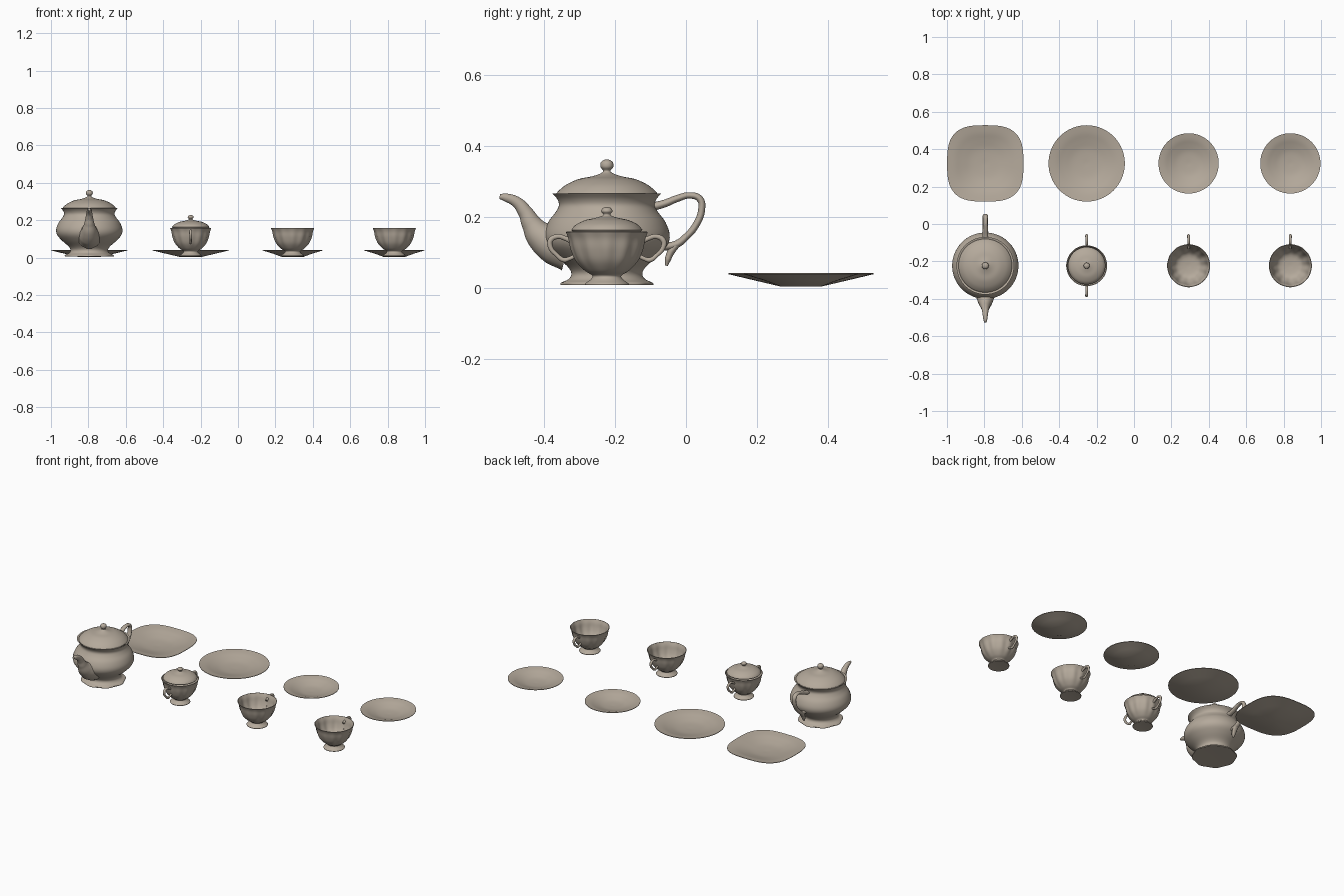
import bpy
import bmesh
import math

if "Cube" in bpy.data.objects:
    bpy.data.objects.remove(bpy.data.objects["Cube"], do_unlink=True)

clay = bpy.data.materials.new("warm_grey_porcelain")
clay.use_nodes = True
COLOUR = (0.46, 0.40, 0.33, 1)
clay.diffuse_color = COLOUR
clay.node_tree.nodes["Principled BSDF"].inputs["Base Color"].default_value = COLOUR


def finish(ob, angle=45):
    bpy.ops.object.select_all(action="DESELECT")
    ob.select_set(True)
    bpy.context.view_layer.objects.active = ob
    bpy.ops.object.shade_smooth_by_angle(angle=math.radians(angle))


def smooth_profile(points, steps=4):
    """Catmull-Rom subdivision of a (radius, height) profile."""
    out = []
    for i in range(len(points) - 1):
        a, b, c, d = (points[max(0, min(len(points) - 1, i + k))] for k in (-1, 0, 1, 2))
        for s in range(steps):
            t = s / steps
            out.append(tuple(
                q + t * ((r - p) / 2 + t * ((2 * p - 5 * q + 4 * r - e) / 2
                                            + t * (3 * q - p - 3 * r + e) / 2))
                for p, q, r, e in zip(a, b, c, d)))
    return out + [points[-1]]


def lathe(name, centre, profile, shape=lambda a, r, z: (r, z), segs=96):
    """Revolve a profile; shape bends radius and height by angle."""
    bm = bmesh.new()
    rings = []
    for r, z in profile:
        if r < 1e-4:
            rings.append([bm.verts.new((0, 0, z))])
            continue
        ring = []
        for i in range(segs):
            a = math.tau * i / segs
            rr, zz = shape(a, r, z)
            ring.append(bm.verts.new((rr * math.cos(a), rr * math.sin(a), zz)))
        rings.append(ring)
    for low, high in zip(rings, rings[1:]):
        for i in range(segs):
            j = (i + 1) % segs
            quad = [low[i % len(low)], low[j % len(low)], high[j % len(high)], high[i % len(high)]]
            bm.faces.new(list(dict.fromkeys(quad)))
    bmesh.ops.recalc_face_normals(bm, faces=bm.faces[:])
    mesh = bpy.data.meshes.new(name)
    bm.to_mesh(mesh)
    bm.free()
    mesh.materials.append(clay)
    ob = bpy.data.objects.new(name, mesh)
    ob.location = (centre[0], centre[1], 0)
    bpy.context.collection.objects.link(ob)
    finish(ob)
    return ob


def tube(name, centre, path, width=1.0, side=1):
    """Tapered tube in the YZ plane through (y, z, radius) points."""
    curve = bpy.data.curves.new(name, "CURVE")
    curve.dimensions = "3D"
    curve.bevel_depth = 1
    curve.bevel_resolution = 5
    curve.resolution_u = 8
    curve.use_fill_caps = True
    spline = curve.splines.new("BEZIER")
    spline.bezier_points.add(len(path) - 1)
    for p, (y, z, r) in zip(spline.bezier_points, path):
        p.co = (0, side * y, z)
        p.radius = r
        p.handle_left_type = p.handle_right_type = "AUTO"
    curve.materials.append(clay)
    ob = bpy.data.objects.new(name, curve)
    ob.location = (centre[0], centre[1], 0)
    ob.scale.x = width
    bpy.context.collection.objects.link(ob)
    bpy.ops.object.select_all(action="DESELECT")
    ob.select_set(True)
    bpy.context.view_layer.objects.active = ob
    bpy.ops.object.convert(target="MESH")
    finish(bpy.context.object)


def flutes(count, depth, low, high):
    """Soft vertical lobes that fade out at both ends of a height range."""
    def shape(a, r, z):
        t = (z - low) / (high - low)
        fade = math.sin(math.pi * t) if 0 < t < 1 else 0
        return r * (1 + depth * fade * math.cos(count * a)), z
    return shape


def wavy_foot(a, r, z):
    wave = max(0, 1 - z / 0.03) * max(0, (r - 0.09) / 0.04)
    return r * (1 - 0.03 * wave * (1 - math.cos(8 * a))), z


def squared(a, r, z):
    n = 2 + min(1, r / 0.2)
    return r / (abs(math.cos(a)) ** n + abs(math.sin(a)) ** n) ** (1 / n), z


# Plates and saucers
def plate(name, x, radius, shape=lambda a, r, z: (r, z)):
    under = [(0, 0.003), (0.056, 0.003), (radius * 0.65, 0.021), (radius, 0.038)]
    top = smooth_profile([(radius, 0.041), (radius * 0.8, 0.034), (radius * 0.6, 0.023),
                          (radius * 0.35, 0.012), (0, 0.008)])
    lathe(name, (x, 0.324), under + top, shape)


plate("square_plate", -0.795, 0.204, squared)
plate("round_plate", -0.253, 0.204)
plate("saucer_1", 0.292, 0.161)
plate("saucer_2", 0.836, 0.161)

ROW = -0.223

# Cup shape shared with the sugar bowl
CUP_FOOT = [(0, 0.012), (0.045, 0.008)]
CUP_OUTER = smooth_profile([(0.061, 0.007), (0.061, 0.012), (0.046, 0.023), (0.041, 0.034),
                            (0.062, 0.048), (0.086, 0.075), (0.1, 0.108), (0.107, 0.138),
                            (0.115, 0.157)])
CUP_INNER = smooth_profile([(0.112, 0.158), (0.103, 0.138), (0.095, 0.108), (0.081, 0.078),
                            (0.055, 0.052), (0, 0.045)])
EAR = [(0.092, 0.125, 0.007), (0.115, 0.138, 0.007), (0.14, 0.144, 0.007), (0.159, 0.133, 0.008),
       (0.158, 0.112, 0.007), (0.142, 0.093, 0.006), (0.12, 0.078, 0.007), (0.108, 0.081, 0.006),
       (0.088, 0.09, 0.006)]
cup_lobes = flutes(12, 0.022, 0.04, 0.165)

# Teacups
for n, x in enumerate((0.292, 0.836), 1):
    lathe(f"teacup_{n}", (x, ROW), CUP_FOOT + CUP_OUTER + CUP_INNER, cup_lobes)
    tube(f"teacup_handle_{n}", (x, ROW), EAR)

# Sugar bowl with lid and two handles
SUGAR = (-0.253, ROW)
bowl = [(r * 0.95, z) for r, z in CUP_FOOT + CUP_OUTER + CUP_INNER]
lathe("sugar_bowl", SUGAR, bowl, cup_lobes)
lathe("sugar_lid", SUGAR, [(0, 0.155), (0.096, 0.158)] + smooth_profile(
    [(0.1, 0.163), (0.088, 0.177), (0.062, 0.19), (0.035, 0.196), (0.014, 0.202),
     (0.010, 0.207), (0.016, 0.215), (0.012, 0.224), (0, 0.228)]))
for label, side in (("back", 1), ("front", -1)):
    tube(f"sugar_handle_{label}", SUGAR, EAR, side=side)

# Teapot
POT = (-0.795, ROW)
lathe("teapot_body", POT, [(0, 0.01), (0.11, 0.007)] + smooth_profile(
    [(0.131, 0.007), (0.129, 0.014), (0.108, 0.024), (0.1, 0.04), (0.111, 0.06),
     (0.145, 0.09), (0.171, 0.12), (0.177, 0.15), (0.165, 0.185), (0.145, 0.212),
     (0.135, 0.232), (0.14, 0.25), (0.154, 0.266)]) + [(0.148, 0.266), (0.13, 0.25), (0, 0.25)],
    wavy_foot)
lathe("teapot_lid", POT, [(0, 0.251), (0.135, 0.254)] + smooth_profile(
    [(0.143, 0.263), (0.137, 0.272), (0.115, 0.29), (0.08, 0.306), (0.045, 0.313), (0.02, 0.321),
     (0.010, 0.329), (0.018, 0.34), (0.017, 0.353), (0.008, 0.36), (0, 0.361)]))
tube("teapot_spout", POT,
     [(-0.11, 0.115, 0.07), (-0.15, 0.125, 0.06), (-0.186, 0.146, 0.044), (-0.212, 0.18, 0.029),
      (-0.23, 0.213, 0.021), (-0.254, 0.241, 0.016), (-0.284, 0.254, 0.012), (-0.302, 0.257, 0.007)],
     width=0.95)
tube("teapot_handle", POT,
     [(0.13, 0.228, 0.012), (0.165, 0.238, 0.011), (0.2, 0.252, 0.010), (0.235, 0.26, 0.009),
      (0.262, 0.25, 0.010), (0.267, 0.22, 0.010), (0.25, 0.175, 0.010), (0.225, 0.145, 0.010),
      (0.195, 0.122, 0.011), (0.15, 0.115, 0.012)], width=1.4)
tube("teapot_handle_tail", POT,
     [(0.205, 0.13, 0.010), (0.183, 0.105, 0.011), (0.172, 0.08, 0.009), (0.168, 0.062, 0.004)],
     width=1.4)
